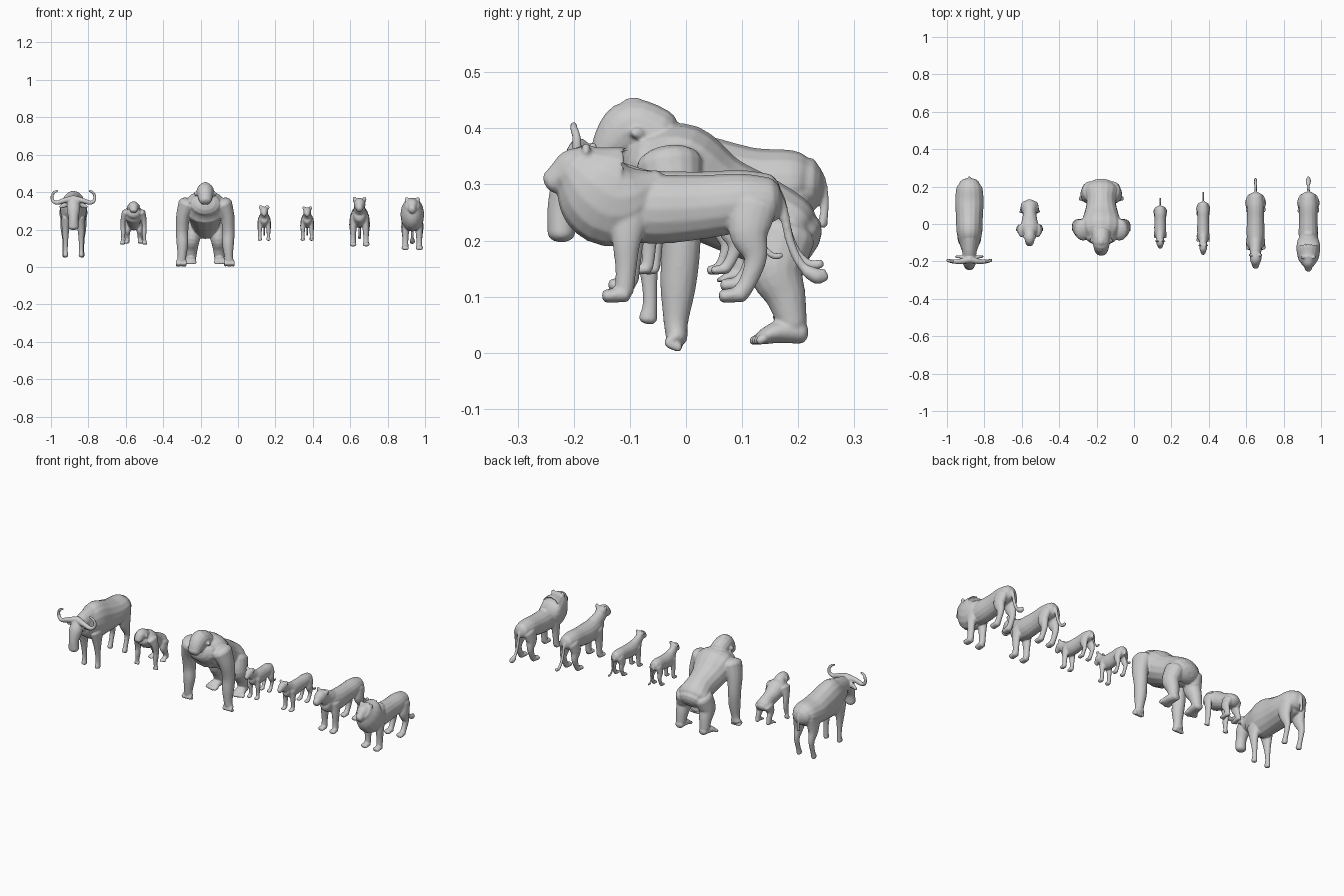
import bpy, bmesh, math
from mathutils import Vector

N = 16


def spline(pts, sub=4):
    """Catmull-Rom through points (x, y, z, half_width, half_depth)."""
    out = []
    for i in range(len(pts) - 1):
        p = [pts[max(i - 1, 0)], pts[i], pts[i + 1], pts[min(i + 2, len(pts) - 1)]]
        for k in range(sub):
            t = k / sub
            out.append([0.5 * (2 * b + (c - a) * t + (2 * a - 5 * b + 4 * c - d) * t * t
                        + (3 * b - a - 3 * c + d) * t ** 3) for a, b, c, d in zip(*p)])
    return out + [list(pts[-1])]


def loft(bm, pts, ref=(1, 0, 0), mirror=False):
    """Round-ended tube with elliptical sections, optionally mirrored in x."""
    pts = [p if len(p) == 5 else (*p, p[3]) for p in pts]
    for sgn in ((1, -1) if mirror else (1,)):
        path = spline([(sgn * p[0], *p[1:]) for p in pts])
        pos = [Vector(q[:3]) for q in path]
        tan = [(pos[min(i + 1, len(pos) - 1)] - pos[max(i - 1, 0)]).normalized()
               for i in range(len(pos))]
        rings = [(pos[i], tan[i], path[i][3], path[i][4]) for i in range(len(pos))]

        def cap(r, s):
            d = 0.65 * min(r[2], r[3])
            return [(r[0] + r[1] * s * d * math.sin(f), r[1], r[2] * math.cos(f), r[3] * math.cos(f))
                    for f in (0.45, 0.9, 1.3)]
        rings = cap(rings[0], -1)[::-1] + rings + cap(rings[-1], 1)
        loops = []
        for c, t, a, b in rings:
            s = Vector(ref)
            s = (s - t * s.dot(t)).normalized()
            u = s.cross(t)
            loops.append([bm.verts.new(c + s * a * math.cos(2 * math.pi * k / N)
                                       + u * b * math.sin(2 * math.pi * k / N)) for k in range(N)])
        for l0, l1 in zip(loops, loops[1:]):
            for k in range(N):
                bm.faces.new((l0[k], l0[(k + 1) % N], l1[(k + 1) % N], l1[k]))
        bm.faces.new(loops[0])
        bm.faces.new(loops[-1])


def finish(bm, name, loc=(0, 0, 0), scale=(1, 1, 1)):
    """Scale, place and fuse the parts into one smooth skin."""
    for v in bm.verts:
        v.co = Vector([v.co[i] * scale[i] + loc[i] for i in range(3)])
    bmesh.ops.recalc_face_normals(bm, faces=bm.faces[:])
    me = bpy.data.meshes.new(name)
    bm.to_mesh(me)
    bm.free()
    ob = bpy.data.objects.new(name, me)
    bpy.context.collection.objects.link(ob)
    m = ob.modifiers.new("fuse", 'REMESH')
    m.mode = 'VOXEL'
    m.voxel_size = 0.004
    m.use_smooth_shade = True
    s = ob.modifiers.new("soften", 'SMOOTH')
    s.factor = 0.5
    s.iterations = 3


def cat(name, loc, scale, mane=False, ear=1.0):
    bm = bmesh.new()
    # torso, neck, head
    loft(bm, [(0, -.15, .18, .035, .045), (0, -.11, .172, .046, .06), (0, -.05, .166, .052, .062),
              (0, .03, .17, .049, .057), (0, .1, .178, .05, .052), (0, .145, .182, .042, .042)])
    loft(bm, [(0, -.10, .185, .042, .05), (0, -.15, .21, .034, .042), (0, -.19, .235, .03, .034)])
    loft(bm, [(0, -.165, .243, .028, .03), (0, -.197, .238, .034, .037),
              (0, -.222, .224, .025, .029), (0, -.24, .214, .019, .021)])
    # ears
    loft(bm, [(.022, -.178, .255, .014, .008), (.028, -.178, .263 + .006 * ear, .014 * ear, .008),
              (.031, -.178, .265 + .013 * ear, .009 * ear, .007)], mirror=True)
    # legs and paws
    loft(bm, [(.032, -.10, .17, .022, .04), (.036, -.106, .11, .02, .026), (.037, -.107, .06, .016, .019),
              (.037, -.11, .02, .016, .017)], mirror=True)
    loft(bm, [(.037, -.108, .014, .018, .014), (.038, -.142, .011, .02, .012)], mirror=True)
    loft(bm, [(.03, .122, .175, .024, .042), (.036, .112, .125, .024, .036), (.038, .124, .08, .017, .021),
              (.038, .112, .04, .014, .016), (.038, .098, .017, .015, .016)], mirror=True)
    loft(bm, [(.038, .1, .014, .017, .014), (.039, .066, .011, .019, .012)], mirror=True)
    # tail
    loft(bm, [(0, .145, .205, .012), (0, .17, .175, .009), (0, .185, .11, .008), (0, .203, .07, .008),
              (0, .225, .05, .009), (0, .245, .052, .009)])
    if mane:
        # mane and tail tuft
        loft(bm, [(0, -.195, .238, .043, .052), (0, -.165, .212, .059, .083), (0, -.125, .187, .063, .09),
                  (0, -.085, .195, .056, .06), (0, -.05, .22, .026, .018)])
        loft(bm, [(0, .215, .056, .012, .011), (0, .235, .046, .014, .014), (0, .25, .045, .007, .007)])
    finish(bm, name, loc, scale)


def ape(name, loc, scale, head=1.0, limb=1.0, crest=True):
    bm = bmesh.new()
    # torso
    loft(bm, [(0, -.07, .335, .085, .065), (0, -.02, .32, .115, .093), (0, .05, .275, .093, .082),
              (0, .12, .242, .078, .078), (0, .18, .212, .09, .07), (0, .2, .2, .075, .055)])
    # head, muzzle, brow and ears
    h = head
    loft(bm, [(0, -.05, .385, .05 * h, .05), (0, -.095, .40, .047 * h, .052), (0, -.127, .375, .04 * h, .042),
              (0, -.146, .355, .033 * h, .028)])
    loft(bm, [(-.025 * h, -.138, .395, .011), (0, -.146, .398, .012), (.025 * h, -.138, .395, .011)], (0, 1, 0))
    e = .008 if crest else .02
    loft(bm, [(.042 * h, -.09, .39, .012, e), (.052 * h, -.085, .392, .014, e * 1.3)], (0, 1, 0), mirror=True)
    if crest:
        loft(bm, [(0, -.09, .40, .043, .045), (0, -.093, .425, .033, .038), (0, -.095, .445, .015, .02)])
    # arms and knuckles
    m = limb
    loft(bm, [(.095, -.03, .335, .05 * m, .06), (.118, -.02, .27, .038 * m, .047 * m),
              (.124, -.01, .19, .033 * m, .036 * m), (.122, -.014, .12, .031 * m, .032 * m),
              (.125, -.018, .055, .023 * m, .022 * m), (.128, -.016, .025, .028, .019)], mirror=True)
    for k in range(4):
        x = .106 + .014 * k
        loft(bm, [(x, -.015, .03, .008), (x + .002, -.032, .018, .008), (x + .002, -.012, .009, .008)],
             mirror=True)
    # legs, feet and toes
    loft(bm, [(.058, .175, .21, .045, .056), (.07, .16, .15, .042 * m, .05 * m),
              (.073, .178, .1, .033 * m, .036 * m), (.075, .19, .05, .027, .026)], mirror=True)
    loft(bm, [(.073, .205, .036, .023, .02), (.078, .165, .037, .03, .02), (.082, .135, .027, .034, .013)],
         mirror=True)
    for k in range(5):
        x = .055 + .014 * k
        loft(bm, [(x, .14, .026, .009), (x + .002, .118 + .004 * abs(k - 1), .021, .008)], mirror=True)
    finish(bm, name, loc, scale)


def antelope(name, x):
    bm = bmesh.new()
    # torso, neck, long hanging head
    loft(bm, [(0, -.13, .31, .045, .06), (0, -.09, .308, .058, .085), (0, -.04, .305, .069, .103),
              (0, .04, .295, .072, .09), (0, .12, .29, .076, .076), (0, .19, .297, .07, .065),
              (0, .212, .297, .056, .052)])
    loft(bm, [(0, -.08, .33, .05, .068), (0, -.14, .332, .04, .052), (0, -.19, .33, .033, .034)])
    loft(bm, [(0, -.18, .352, .03, .03), (0, -.203, .31, .036, .034), (0, -.22, .26, .027, .027),
              (0, -.222, .213, .028, .025)])
    # horns and ears
    loft(bm, [(0, -.19, .365, .018), (.05, -.2, .355, .014), (.09, -.2, .343, .011), (.112, -.195, .357, .009),
              (.113, -.195, .383, .008), (.1, -.2, .401, .007), (.085, -.2, .406, .006)], (0, 1, 0), mirror=True)
    loft(bm, [(.025, -.18, .34, .008, .012), (.05, -.176, .33, .008, .014), (.072, -.174, .32, .006, .007)],
         (0, 1, 0), mirror=True)
    # legs and hooves
    loft(bm, [(.038, -.07, .26, .026, .05), (.042, -.07, .2, .02, .028), (.042, -.066, .14, .014, .016),
              (.042, -.064, .09, .012, .013), (.042, -.068, .06, .014, .017)], mirror=True)
    loft(bm, [(.04, .168, .28, .03, .056), (.045, .175, .21, .024, .034), (.046, .193, .15, .014, .018),
              (.046, .18, .09, .012, .013), (.046, .17, .06, .014, .017)], mirror=True)
    # tail
    loft(bm, [(0, .22, .34, .01), (0, .242, .31, .007), (0, .248, .27, .007), (0, .243, .228, .009)])
    finish(bm, name, (x, 0, 0))


antelope("horned_antelope", -.88)
ape("small_ape", (-.558, -.016, .118), (.46, .61, .515), head=1.3, limb=.85, crest=False)
ape("large_ape", (-.175, 0, 0), (1, 1, 1))
cat("small_cub", (.14, .005, .14), (.62, .54, .66), ear=1.5)
cat("young_cat", (.37, .005, .14), (.63, .67, .65), ear=1.1)
cat("maneless_cat", (.65, .005, .11), (.93, .96, .94), ear=.9)
cat("maned_cat", (.932, 0, .09), (1, 1, 1), mane=True)
